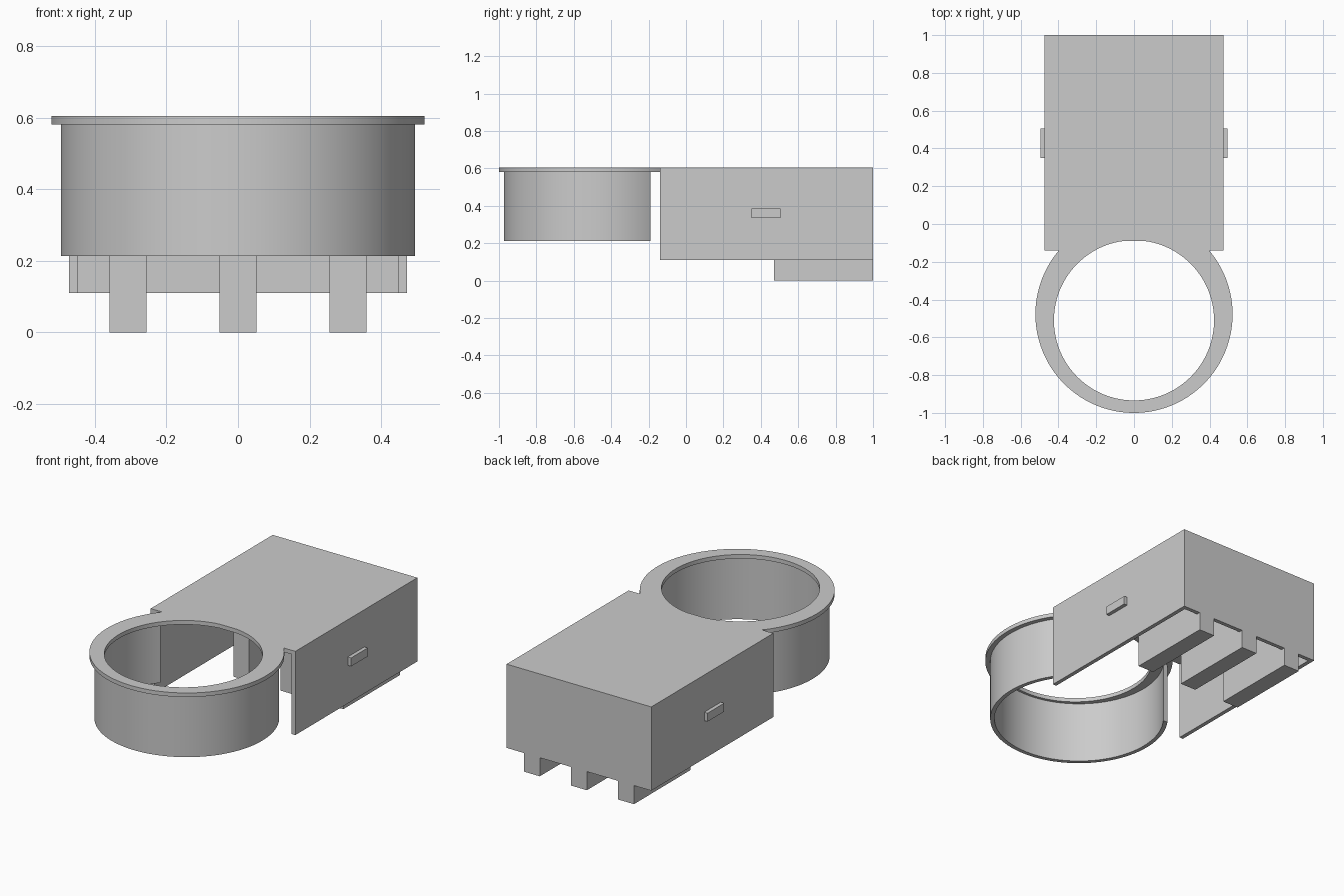
import bpy, bmesh, math

cube = bpy.data.objects.get("Cube")
if cube:
    bpy.data.objects.remove(cube, do_unlink=True)

grey = bpy.data.materials.new("plain grey")
grey.use_nodes = True
COLOUR = (0.6, 0.6, 0.6, 1)
grey.diffuse_color = COLOUR
grey.node_tree.nodes["Principled BSDF"].inputs["Base Color"].default_value = COLOUR

TOP, WALL, HALF = 0.605, 0.024, 0.473
UNDER = TOP - WALL            # underside of the top plate
FRONT, BOX_BOTTOM = -0.14, 0.11
RING_Y = -0.478


def prism(name, loops, z0, z1):
    """Fill the outline (and any holes) and extrude it from z0 to z1."""
    bm = bmesh.new()
    for loop in loops:
        vs = [bm.verts.new((x, y, z0)) for x, y in loop]
        for a, b in zip(vs, vs[1:] + vs[:1]):
            bm.edges.new((a, b))
    bmesh.ops.triangle_fill(bm, use_beauty=True, use_dissolve=False, edges=bm.edges[:])
    new = bmesh.ops.extrude_face_region(bm, geom=bm.faces[:])["geom"]
    top = [g for g in new if isinstance(g, bmesh.types.BMVert)]
    bmesh.ops.translate(bm, verts=top, vec=(0, 0, z1 - z0))
    bmesh.ops.recalc_face_normals(bm, faces=bm.faces[:])
    mesh = bpy.data.meshes.new(name)
    bm.to_mesh(mesh)
    bm.free()
    mesh.materials.append(grey)
    ob = bpy.data.objects.new(name, mesh)
    bpy.context.collection.objects.link(ob)
    bpy.ops.object.select_all(action="DESELECT")
    bpy.context.view_layer.objects.active = ob
    ob.select_set(True)
    bpy.ops.object.shade_smooth_by_angle(angle=math.radians(30))
    return ob


def rect(x0, x1, y0, y1):
    return [(x0, y0), (x1, y0), (x1, y1), (x0, y1)]


def front_arc(radius, y_end, steps=96):
    """Arc about the ring centre, running left to right round the front, ending at y_end."""
    a = math.asin((y_end - RING_Y) / radius)
    start, sweep = math.pi - a, math.pi + 2 * a
    return [(radius * math.cos(start + sweep * i / steps),
             RING_Y + radius * math.sin(start + sweep * i / steps)) for i in range(steps + 1)]


# Top plate: box lid and ring flange in one sheet, with the offset round opening
outline = ([(HALF, FRONT), (HALF, 1), (-HALF, 1), (-HALF, FRONT)]
           + front_arc(0.522, FRONT))
opening = []
for i in range(96):
    t = math.tau * i / 96
    opening.append((0.424 * math.cos(t), min(-0.51 + 0.424 * math.sin(t), -0.09)))
prism("top_plate", [outline, opening], UNDER, TOP)

# Box walls: open at the front and below
inner = HALF - WALL
prism("box_walls", [[(HALF, FRONT), (HALF, 1), (-HALF, 1), (-HALF, FRONT),
                     (-inner, FRONT), (-inner, 1 - WALL), (inner, 1 - WALL), (inner, FRONT)]],
      BOX_BOTTOM, UNDER)

# Ring wall: cut off flat where it meets the box
prism("ring_wall", [front_arc(0.495, -0.19) + front_arc(0.495 - WALL, -0.19)[::-1]],
      0.213, UNDER)

# Three ribs that stand below the box
for side, x in (("right", -0.308), ("middle", 0), ("left", 0.308)):
    prism(side + "_rib", [rect(x - 0.052, x + 0.052, 0.47, 1)], 0, UNDER)

# Small catches on both sides
for side, s in (("right", -1), ("left", 1)):
    xs = sorted((s * HALF, s * 0.495))
    prism(side + "_catch", [rect(*xs, 0.35, 0.505)], 0.335, 0.385)
